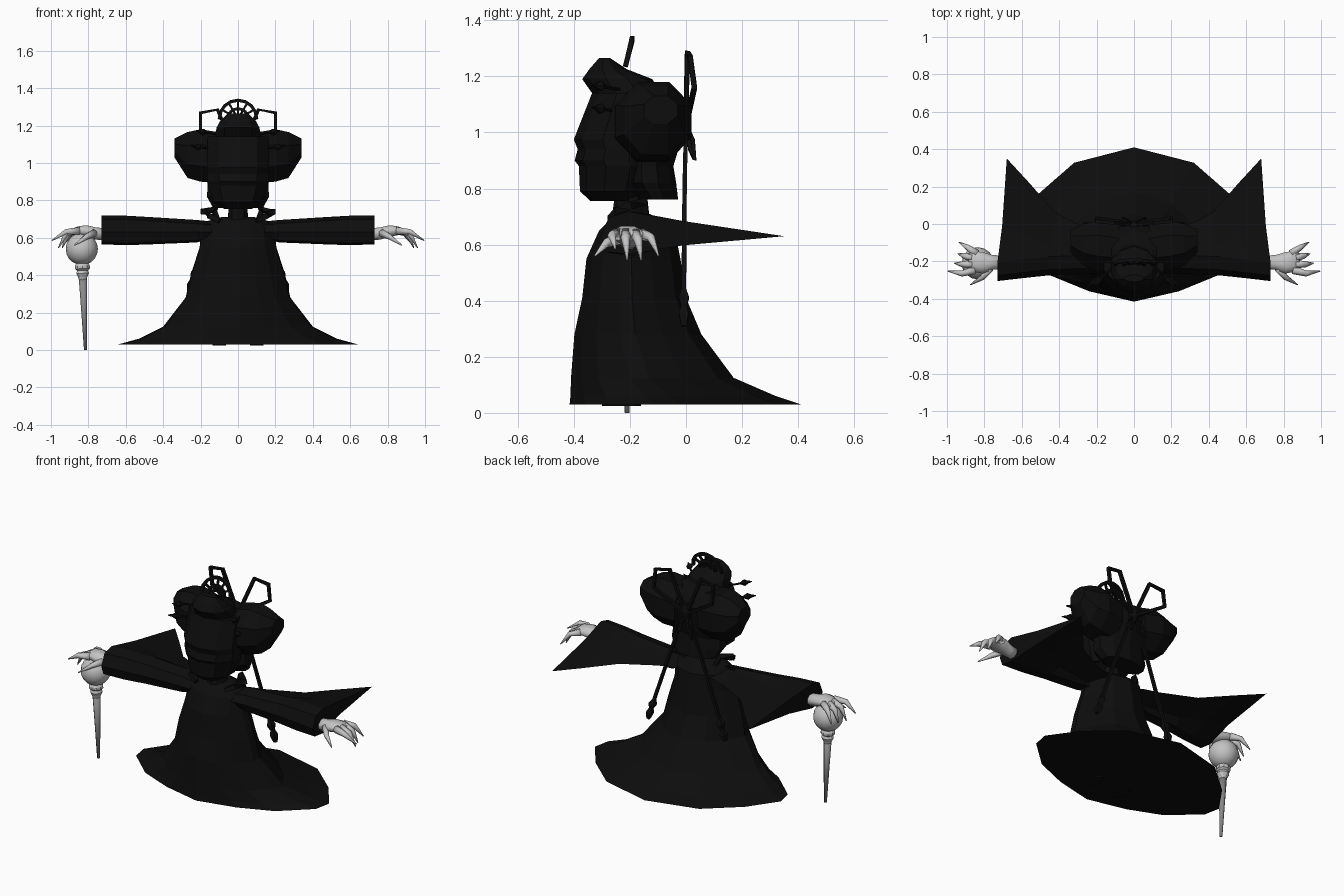
import bpy, bmesh, math
from mathutils import Vector

if "Cube" in bpy.data.objects:
    bpy.data.objects.remove(bpy.data.objects["Cube"])


def material(name, v):
    m = bpy.data.materials.new(name)
    m.diffuse_color = (v, v, v, 1)
    m.use_nodes = True
    m.node_tree.nodes["Principled BSDF"].inputs["Base Color"].default_value = m.diffuse_color
    return m


BLACK = material("black cloth", 0.004)
PALE = material("pale grey", 0.55)
GREY = material("dark grey", 0.25)


def finish(name, bm, mat, smooth=False):
    bmesh.ops.recalc_face_normals(bm, faces=bm.faces)
    me = bpy.data.meshes.new(name)
    bm.to_mesh(me)
    bm.free()
    me.materials.append(mat)
    for p in me.polygons:
        p.use_smooth = smooth
    ob = bpy.data.objects.new(name, me)
    bpy.context.collection.objects.link(ob)
    return ob


def loft(name, rings, mat, smooth=False, closed=False):
    """Skin a list of equal-length point rings, capping the ends."""
    bm = bmesh.new()
    vs = [[bm.verts.new(p) for p in r] for r in rings]
    n = len(vs[0])
    pairs = list(zip(vs, vs[1:])) + ([(vs[-1], vs[0])] if closed else [])
    for a, b in pairs:
        for i in range(n):
            j = (i + 1) % n
            bm.faces.new((a[i], a[j], b[j], b[i]))
    if not closed:
        bm.faces.new(vs[0])
        bm.faces.new(vs[-1])
    return finish(name, bm, mat, smooth)


def tube(name, pts, radii, mat, sides=4, closed=False, smooth=False):
    """Tapered tube through points."""
    pts = [Vector(p) for p in pts]
    n = len(pts)
    if not isinstance(radii, (list, tuple)):
        radii = [radii] * n
    rings = []
    for i, p in enumerate(pts):
        a = pts[i - 1] if (i or closed) else p
        b = pts[(i + 1) % n] if (i < n - 1 or closed) else p
        t = (b - a).normalized()
        ref = Vector((0, 1, 0)) if abs(t.y) < 0.85 else Vector((0, 0, 1))
        u = t.cross(ref).normalized()
        w = t.cross(u)
        rings.append([p + radii[i] * (u * math.cos(k) + w * math.sin(k))
                      for k in [2 * math.pi * (j + .5) / sides for j in range(sides)]])
    return loft(name, rings, mat, smooth, closed)


def oval_z(z, w, y0, y1, n=10):
    return [(w * math.sin(2 * math.pi * i / n),
             (y0 + y1) / 2 - (y1 - y0) / 2 * math.cos(2 * math.pi * i / n), z) for i in range(n)]


def oval_x(x, y0, y1, z0, z1, n=8):
    k = 1 / math.cos(math.pi / n)
    return [(x, (y0 + y1) / 2 + k * (y1 - y0) / 2 * math.cos(2 * math.pi * (i + .5) / n),
             (z0 + z1) / 2 + k * (z1 - z0) / 2 * math.sin(2 * math.pi * (i + .5) / n)) for i in range(n)]


def mir(pts, s):
    return [(s * x, y, z) for x, y, z in pts]


# Robe: one hem outline rescaled at each height
half = [(0, 0), (.375, .067), (.7, .17), (.97, .36), (1, .48), (.81, .69), (.5, .9), (0, 1)]
outline = half + [(-x, t) for x, t in half[-2:0:-1]]
levels = [(.03, .64, -.415, .41), (.06, .53, -.412, .32), (.125, .40, -.41, .17),
          (.28, .28, -.398, .055), (.41, .25, -.37, 0), (.55, .205, -.355, -.02),
          (.65, .195, -.31, -.04), (.69, .16, -.27, -.09), (.71, .09, -.25, -.13)]
loft("robe", [[(x * w, y0 + t * (y1 - y0), z) for x, t in outline] for z, w, y0, y1 in levels], BLACK)

# Neck and face
loft("neck", [oval_z(.66, .06, -.27, -.14), oval_z(.80, .05, -.25, -.14)], BLACK)
loft("face", [oval_z(.755, .08, -.34, -.2), oval_z(.79, .135, -.378, -.13),
              oval_z(.88, .17, -.382, -.1), oval_z(.90, .17, -.397, -.1),
              oval_z(.94, .175, -.386, -.1), oval_z(.975, .175, -.4, -.1),
              oval_z(1.14, .17, -.335, -.08)], BLACK)

# Hair: back fall, crown, top knot and side rolls
loft("back_hair", [oval_z(.76, .14, -.17, -.028), oval_z(.82, .175, -.22, -.035),
                   oval_z(.88, .17, -.22, -.045), oval_z(.93, .18, -.22, -.03),
                   oval_z(1.08, .2, -.25, 0), oval_z(1.14, .18, -.25, -.04),
                   oval_z(1.18, .1, -.2, -.1)], BLACK)
loft("top_knot", [oval_z(1.1, .14, -.34, -.08), oval_z(1.14, .13, -.335, -.09),
                  oval_z(1.19, .12, -.37, -.12), oval_z(1.225, .1, -.345, -.21),
                  oval_z(1.265, .055, -.31, -.27)], BLACK)

for s, side in ((1, "left"), (-1, "right")):
    loft(side + "_hair_roll", [mir(oval_x(*r), s) for r in (
        (.08, -.26, 0, .89, 1.16), (.2, -.25, .02, .9, 1.18),
        (.27, -.22, 0, .92, 1.165), (.34, -.15, -.03, 1.03, 1.13))], BLACK)

    # Wide sleeve swept back to a point: top, back tip and underside
    def sleeve_ring(x, yf, yb, xb, z0, z1, zb):
        xm = (x + xb) / 2
        pts = [(x, yf, .63), (x, yf + .03, z1 - .02), (x, yf + .1, z1),
               (xm, yf + .45 * (yb - yf), (z1 + zb) / 2 + .01), (xb, yb, zb),
               (xm, yf + .45 * (yb - yf), (z0 + zb) / 2),
               (x, yf + .1, z0), (x, yf + .02, z0 + .01)]
        return mir(pts, s)
    loft(side + "_sleeve", [sleeve_ring(.12, -.27, -.07, .12, .6, .685, .64),
                            sleeve_ring(.22, -.265, -.04, .22, .575, .695, .64),
                            sleeve_ring(.46, -.275, .06, .42, .565, .71, .635),
                            sleeve_ring(.60, -.29, .22, .56, .56, .718, .632),
                            sleeve_ring(.73, -.305, .35, .68, .565, .718, .63)], BLACK)

    # Hand: palm and hooked fingers
    loft(side + "_palm", [mir(oval_x(*r), s) for r in (
        (.70, -.24, -.17, .585, .65), (.76, -.245, -.165, .59, .655),
        (.81, -.265, -.15, .605, .667), (.86, -.255, -.145, .615, .66),
        (.885, -.235, -.16, .62, .645))], PALE, True)
    fingers = {"thumb": [(.77, -.235, .625), (.81, -.285, .605), (.875, -.325, .56)],
               "index": [(.85, -.245, .637), (.92, -.265, .632), (.995, -.252, .585)],
               "middle": [(.86, -.215, .638), (.92, -.215, .62), (.96, -.21, .545)],
               "ring": [(.86, -.18, .637), (.91, -.17, .615), (.94, -.16, .545)],
               "little": [(.84, -.16, .637), (.89, -.125, .625), (.935, -.098, .56)]}
    for f, pts in fingers.items():
        tube(f"{side}_{f}", mir(pts, s), [.023, .016, .003], PALE, 6, smooth=True)

    # Standing collar flap
    tube(side + "_collar", mir([(.1, -.27, .69), (.15, -.24, .715), (.185, -.2, .74),
                                (.13, -.15, .75), (.1, -.14, .68)], s),
         [.016, .022, .022, .02, .016], BLACK)

    # Bow loops, small lower loop and hanging ribbon with tassel
    tube(side + "_bow_loop", mir([(.015, 0, 1.07), (.11, .005, 1.285), (.2, .015, 1.268),
                                  (.2, .03, 1.16), (.02, .005, 1.05)], s), .013, BLACK, closed=True)
    tube(side + "_lower_bow_loop", mir([(.01, 0, 1.03), (.05, .025, .97), (.06, .03, .905),
                                        (.03, .015, .94)], s), .01, BLACK, closed=True)
    tube(side + "_ribbon", mir([(.01, 0, 1.04), (.1, -.005, .8), (.225, -.008, .44),
                                (.235, -.008, .41), (.245, -.008, .38), (.255, -.008, .35),
                                (.265, -.008, .31)], s),
         [.01, .011, .012, .026, .014, .024, .012], BLACK)

    # Beaded hairpins
    for i, (z, x) in enumerate(((1.16, .22), (1.08, .25))):
        a, b = Vector((.1, -.22, z - .01)), Vector((x, -.335, z + .01))
        tube(f"{side}_hairpin_{i + 1}", mir([a, a.lerp(b, .6), a.lerp(b, .75), a.lerp(b, .87), b], s),
             [.005, .006, .02, .008, .003], BLACK, 6)

    # Shoe under the hem
    loft(side + "_shoe", [[(s * .1 + p[0], p[1], p[2]) for p in oval_z(z, .035, -.3, -.16, 8)]
                          for z in (.024, .06)], BLACK)

# Bow knot
loft("bow_knot", [oval_z(z, w, -.03, y) for z, w, y in ((1.0, .02, .01), (1.05, .035, .02), (1.1, .02, .01))], BLACK)


# Fan comb behind the top knot
def comb(r, a):
    z = 1.235 + r * math.sin(a)
    return (r * math.cos(a), -.22 + (z - 1.22) * .25, z)


tube("comb_outer_arc", [comb(.1, math.pi * i / 8) for i in range(9)], .012, BLACK)
tube("comb_inner_arc", [comb(.055, math.pi * i / 8) for i in range(9)], .011, BLACK)
for i in range(1, 6):
    tube(f"comb_spoke_{i}", [comb(.02, math.pi * i / 6), comb(.1, math.pi * i / 6)], .008, BLACK)

# Cane: ball, turned cup and tapered shaft
bm = bmesh.new()
bmesh.ops.create_uvsphere(bm, u_segments=16, v_segments=10, radius=.086)
bmesh.ops.translate(bm, verts=bm.verts, vec=(-.835, -.21, .54))
finish("cane_ball", bm, PALE, True)


def cane(z):
    return (-.815 - .018 * z / .46, -.21, z)


tube("cane_cup", [cane(z) for z in (.47, .45, .435, .425, .41, .39, .375)],
     [.03, .042, .042, .03, .036, .026, .022], PALE, 10)
tube("cane_shaft", [cane(z) for z in (.38, .2, 0)], [.023, .016, .009], GREY, 8, smooth=True)
